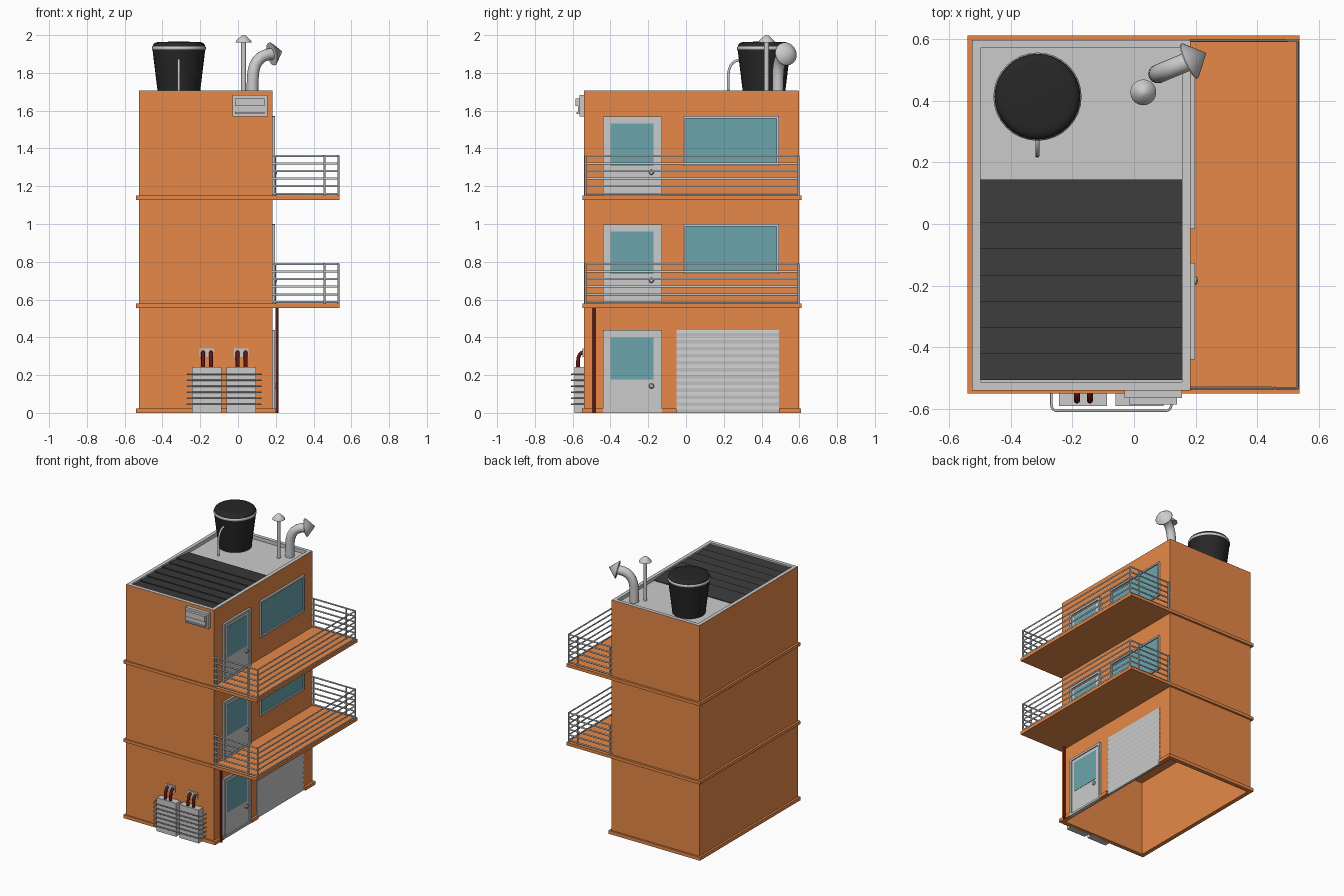
import bpy, bmesh, math
from mathutils import Vector

if "Cube" in bpy.data.objects:
    bpy.data.objects.remove(bpy.data.objects["Cube"])


def material(name, r, g, b):
    m = bpy.data.materials.new(name)
    m.diffuse_color = (r, g, b, 1)
    m.use_nodes = True
    m.node_tree.nodes["Principled BSDF"].inputs["Base Color"].default_value = m.diffuse_color
    return m


ORANGE = material("orange_wall", 0.80, 0.25, 0.064)
GLASS = material("teal_glass", 0.147, 0.38, 0.42)
BLACK = material("black_plastic", 0.02, 0.02, 0.02)
SLATE = material("dark_slate", 0.043, 0.043, 0.043)
RED = material("dark_red_pipe", 0.14, 0.009, 0.006)


def finish(name, bm, mat=None, smooth=False):
    bmesh.ops.recalc_face_normals(bm, faces=bm.faces)
    me = bpy.data.meshes.new(name)
    bm.to_mesh(me)
    bm.free()
    ob = bpy.data.objects.new(name, me)
    bpy.context.collection.objects.link(ob)
    if mat:
        me.materials.append(mat)
    if smooth:
        select(ob)
        bpy.ops.object.shade_smooth_by_angle(angle=math.radians(35))
    return ob


def select(ob):
    bpy.ops.object.select_all(action='DESELECT')
    ob.select_set(True)
    bpy.context.view_layer.objects.active = ob


def boxes(name, specs, mat=None):
    """One object from several boxes (x0, x1, y0, y1, z0, z1)."""
    bm = bmesh.new()
    for x0, x1, y0, y1, z0, z1 in specs:
        vs = bmesh.ops.create_cube(bm, size=1)["verts"]
        for v in vs:
            v.co = ((x0 + x1) / 2 + v.co.x * (x1 - x0),
                    (y0 + y1) / 2 + v.co.y * (y1 - y0),
                    (z0 + z1) / 2 + v.co.z * (z1 - z0))
    return finish(name, bm, mat)


def ring(x0, x1, y0, y1, z0, z1, t):
    """Four boxes making a rectangular frame seen from above."""
    return [(x0, x1, y0, y0 + t, z0, z1), (x0, x1, y1 - t, y1, z0, z1),
            (x0, x0 + t, y0 + t, y1 - t, z0, z1), (x1 - t, x1, y0 + t, y1 - t, z0, z1)]


def frame_x(x0, x1, y0, y1, z0, z1, t):
    """Four boxes making an upright frame facing +x."""
    return [(x0, x1, y0, y0 + t, z0, z1), (x0, x1, y1 - t, y1, z0, z1),
            (x0, x1, y0 + t, y1 - t, z0, z0 + t), (x0, x1, y0 + t, y1 - t, z1 - t, z1)]


def extrude_profile(name, pts, axis, length, mat=None):
    bm = bmesh.new()
    f = bm.faces.new([bm.verts.new(p) for p in pts])
    ext = bmesh.ops.extrude_face_region(bm, geom=[f])["geom"]
    verts = [g for g in ext if isinstance(g, bmesh.types.BMVert)]
    bmesh.ops.translate(bm, vec=Vector(axis) * length, verts=verts)
    # close the starting side if the extrusion removed it
    if not f.is_valid:
        bmesh.ops.holes_fill(bm, edges=bm.edges)
    return finish(name, bm, mat)


def lathe(name, profile, loc, mat=None, direction=(0, 0, 1), steps=24):
    bm = bmesh.new()
    vs = [bm.verts.new((r, 0, z)) for r, z in profile]
    es = [bm.edges.new(p) for p in zip(vs, vs[1:])]
    bmesh.ops.spin(bm, geom=vs + es, cent=(0, 0, 0), axis=(0, 0, 1),
                   angle=math.tau, steps=steps)
    bmesh.ops.remove_doubles(bm, verts=bm.verts, dist=1e-5)
    ob = finish(name, bm, mat, smooth=True)
    ob.location = loc
    ob.rotation_euler = Vector(direction).to_track_quat('Z', 'Y').to_euler()
    return ob


def tubes(name, paths, radius, mat=None, sides=3):
    cu = bpy.data.curves.new(name, 'CURVE')
    cu.dimensions = '3D'
    cu.bevel_depth = radius
    cu.bevel_resolution = sides
    cu.use_fill_caps = True
    for path in paths:
        sp = cu.splines.new('POLY')
        sp.points.add(len(path) - 1)
        for p, co in zip(sp.points, path):
            p.co = (*co, 1)
    ob = bpy.data.objects.new(name, cu)
    bpy.context.collection.objects.link(ob)
    if mat:
        cu.materials.append(mat)
    select(ob)
    bpy.ops.object.convert(target='MESH')
    bpy.ops.object.shade_smooth_by_angle(angle=math.radians(40))
    return bpy.context.object


def arc(a, corner, b, n=8):
    """Rounded bend from a to b pulled towards corner."""
    a, c, b = Vector(a), Vector(corner), Vector(b)
    return [a * (1 - t) ** 2 + c * 2 * t * (1 - t) + b * t * t
            for t in (i / n for i in range(n + 1))]


X0, X1, Y0, Y1, TOP = -0.525, 0.183, -0.54, 0.597, 1.705

# hollow walls, base band with gaps at the doors, floor slabs with balconies
boxes("walls", ring(X0, X1, Y0, Y1, 0, TOP, 0.015), ORANGE)
base = ring(-0.54, 0.2, -0.55, 0.61, 0, 0.024, 0.03)[:3]
base += [(0.17, 0.2, a, b, 0, 0.024) for a, b in
         ((-0.52, -0.44), (-0.127, -0.05), (0.493, 0.58))]
boxes("base_band", base, ORANGE)
for i, z in enumerate((0.578, 1.15), 1):
    boxes(f"floor_slab_{i}", [(-0.54, 0.537, -0.549, 0.612, z - 0.022, z)], ORANGE)

# recessed roof, grey rim and overlapping roof panels
boxes("roof", [(X0 + 0.01, X1 - 0.01, Y0 + 0.01, Y1 - 0.01, 1.66, 1.68)])
boxes("roof_rim", ring(X0 + 0.001, X1 - 0.001, Y0 + 0.001, Y1 - 0.001, 1.675, TOP + 0.001, 0.026))
for i in range(7):
    y = 0.003 - i * 0.0848
    extrude_profile(f"roof_panel_{i + 1}",
                    [(-0.498, y, 1.698), (-0.498, y, 1.692),
                     (-0.498, y + 0.142, 1.679), (-0.498, y + 0.142, 1.685)],
                    (1, 0, 0), 0.653, SLATE)

# doors and windows on the right side
for i, z in enumerate((0.018, 0.578, 1.15), 1):
    bottom = 0 if i == 1 else z
    boxes(f"door_{i}", frame_x(0.17, 0.197, -0.44, -0.127, bottom, z + 0.42, 0.015)
          + [(0.17, 0.19, -0.43, -0.137, bottom, z + 0.41)])
    boxes(f"door_glass_{i}", [(0.18, 0.192, -0.40, -0.172, z + 0.158, z + 0.382)], GLASS)
    lathe(f"door_knob_{i}", [(0, 0), (0.007, 0), (0.007, 0.005), (0.014, 0.008), (0.014, 0.013), (0.009, 0.018), (0, 0.019)],
          (0.188, -0.183, z + 0.124), direction=(1, 0, 0), steps=16)
    if i > 1:
        boxes(f"window_frame_{i}", frame_x(0.17, 0.197, -0.016, 0.492, z + 0.158, z + 0.421, 0.012))
        boxes(f"window_glass_{i}", [(0.175, 0.188, -0.008, 0.484, z + 0.166, z + 0.413)], GLASS)

# garage shutter with shallow ribs
prof = [(0.17, -0.05, 0.44), (0.17, -0.05, 0)]
prof += [(0.189 if k % 2 else 0.1865, -0.05, k * 0.44 / 24) for k in range(25)]
extrude_profile("garage_shutter", prof, (0, 1, 0), 0.543)

# balcony railings
YA, YB, XA, XB = -0.532, 0.595, 0.18, 0.531
for i, z in enumerate((0.578, 1.15), 1):
    rails = [[(XA, YA, h), (XB, YA, h), (XB, YB, h), (XA, YB, h)]
             for h in (z + 0.01 + 0.04 * k for k in range(6))]
    posts = [[(x, y, z), (x, y, z + 0.213)] for x in (0.195, 0.457, XB) for y in (YA, YB)]
    tubes(f"balcony_railing_{i}", rails + posts, 0.0055)

# condenser units with guard bars, wall plates and red pipes
for i, x in enumerate((-0.165, 0.018), 1):
    boxes(f"condenser_{i}", [(x - 0.078, x + 0.078, -0.59, Y0 + 0.005, 0, 0.243)])
    boxes(f"pipe_plate_{i}", [(x - 0.038, x + 0.038, -0.547, Y0 + 0.005, 0.295, 0.34)])
    tubes(f"condenser_pipes_{i}",
          [[(px, -0.572, 0.235)] + arc((px, -0.572, 0.27), (px, -0.57, 0.32), (px, Y0, 0.322))
           for px in (x - 0.02, x + 0.022)], 0.01, RED)
bars = []
for k in range(6):
    h = 0.045 + k * 0.032
    bars.append([(-0.268, Y0, h)] + arc((-0.268, -0.585, h), (-0.268, -0.606, h), (-0.245, -0.606, h), 4)
                + arc((0.098, -0.606, h), (0.121, -0.606, h), (0.121, -0.585, h), 4) + [(0.121, Y0, h)])
tubes("condenser_guard", bars, 0.004)

# wall air conditioner
boxes("wall_air_unit", [(-0.03, 0.155, -0.565, Y0 + 0.005, 1.57, 1.682),
                        (-0.015, 0.14, -0.572, -0.56, 1.583, 1.665),
                        (-0.015, 0.14, -0.585, -0.56, 1.625, 1.665),
                        (-0.015, 0.14, -0.58, -0.56, 1.583, 1.592)])

# drain pipe
tubes("drain_pipe", [[(0.206, -0.488, 0), (0.206, -0.488, 0.565)]], 0.008, RED)

# water tank with ring and overflow pipe
T = (-0.313, 0.413, 0)
lathe("water_tank", [(0, 1.68), (0.11, 1.68), (0.138, 1.91), (0.14, 1.922), (0.139, 1.94), (0.136, 1.95),
                     (0.130, 1.957), (0.118, 1.962), (0.1, 1.964), (0, 1.966)], T, BLACK, steps=32)
lathe("tank_ring", [(0.139 + 0.004 * math.cos(a), 1.931 + 0.009 * math.sin(a))
                    for a in (math.pi * (k / 6 - 0.5) for k in range(7))], T, steps=32)
tubes("tank_pipe", [[(-0.313, 0.222, 1.675)]
                    + arc((-0.313, 0.224, 1.79), (-0.313, 0.228, 1.87), (-0.313, 0.30, 1.87))], 0.007)

# straight vent
lathe("thin_vent", [(0, 1.675), (0.013, 1.675), (0.013, 1.965), (0.042, 1.962), (0.04, 1.97),
                    (0.012, 1.997), (0, 2.0)], (0.03, 0.427, 0), steps=20)

# bent vent with conical cap
tubes("bent_vent", [[(0.077, 0.487, 1.675), (0.077, 0.487, 1.74)]
                    + arc((0.079, 0.487, 1.78), (0.083, 0.489, 1.895), (0.182, 0.53, 1.90), 10)], 0.031, sides=5)
lathe("bent_vent_cap", [(0, 0), (0.062, 0), (0.062, 0.004), (0, 0.064)], (0.178, 0.528, 1.90),
      direction=(0.9, 0.42, 0.22), steps=20)
